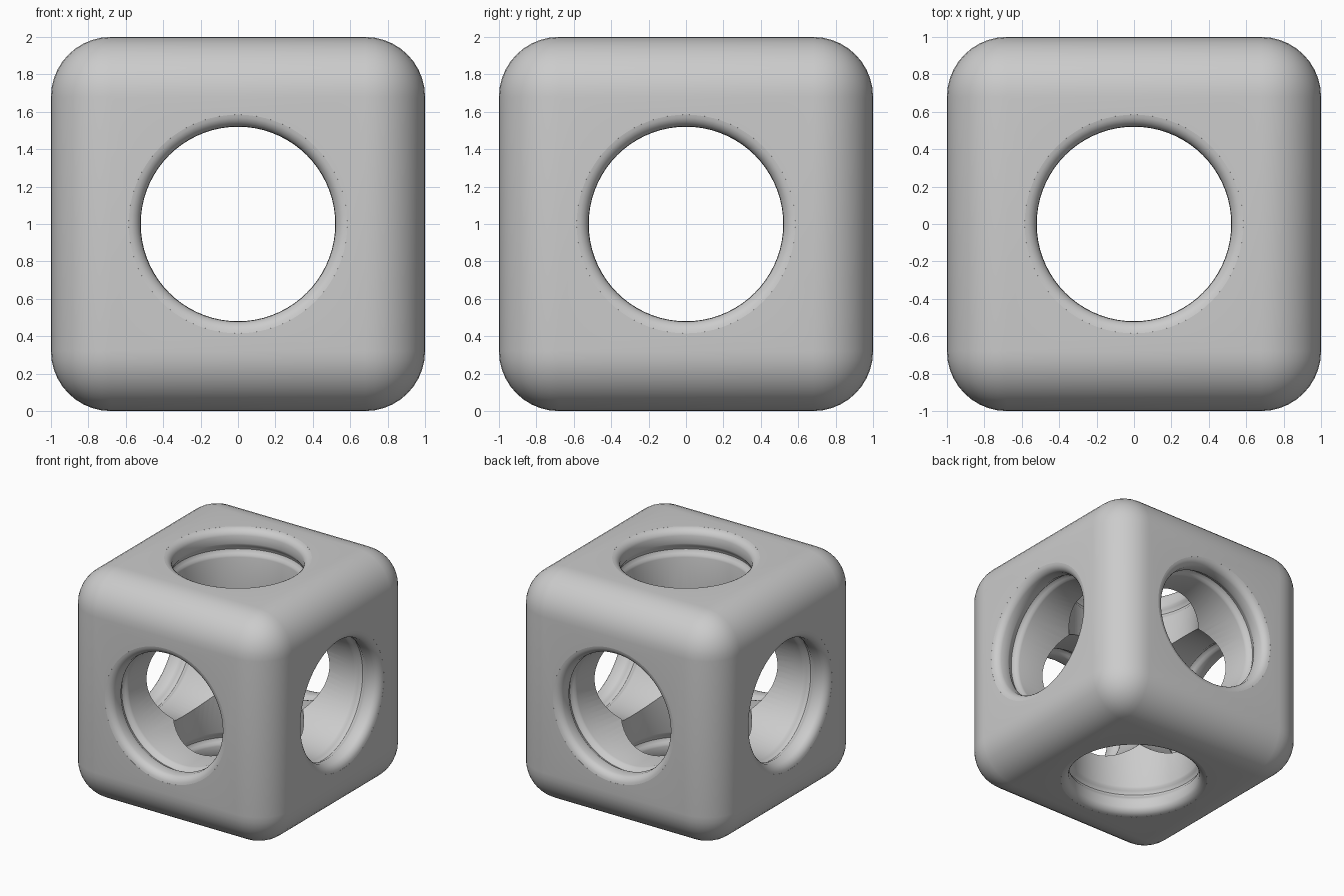
import bpy, bmesh
from math import pi, sin, cos
from mathutils import Matrix, Vector

old = bpy.data.objects.get("Cube")
if old:
    bpy.data.objects.remove(old, do_unlink=True)

BORE = 0.52      # radius of the three through holes
SEGMENTS = 72

grey = bpy.data.materials.new("light_grey")
grey.use_nodes = True
grey.diffuse_color = (0.6, 0.6, 0.6, 1)
grey.node_tree.nodes["Principled BSDF"].inputs["Base Color"].default_value = (0.6, 0.6, 0.6, 1)


def make_object(name, bm):
    mesh = bpy.data.meshes.new(name)
    bm.to_mesh(mesh)
    bm.free()
    mesh.materials.append(grey)
    obj = bpy.data.objects.new(name, mesh)
    bpy.context.collection.objects.link(obj)
    return obj


def bore_profile():
    """Half profile (radius, height): plain bore, shallow groove, rounded mouth."""
    pts = [(BORE, 0.0)]
    for i in range(9):
        t = i / 8
        pts.append((BORE + 0.03 * sin(pi * t) ** 2, 0.76 + 0.12 * t))
    for i in range(1, 7):
        a = pi / 2 * i / 6.3
        pts.append((BORE + 0.07 * (1 - cos(a)), 0.93 + 0.07 * sin(a)))
    pts.append((BORE + 0.08, 1.03))
    return pts


def make_cutter(name, rotation):
    half = bore_profile()
    outline = [(r, -h) for r, h in reversed(half[1:])] + half
    outline = [(0, outline[0][1])] + outline + [(0, outline[-1][1])]
    bm = bmesh.new()
    verts = [bm.verts.new((r, 0, h)) for r, h in outline]
    edges = [bm.edges.new(pair) for pair in zip(verts, verts[1:])]
    bmesh.ops.spin(bm, geom=verts + edges, cent=(0, 0, 0), axis=(0, 0, 1),
                   angle=2 * pi, steps=SEGMENTS)
    bmesh.ops.remove_doubles(bm, verts=bm.verts[:], dist=0.0001)
    bmesh.ops.recalc_face_normals(bm, faces=bm.faces[:])
    bm.transform(Matrix.Translation(Vector((0, 0, 1))) @ rotation)
    cutter = make_object(name, bm)
    cutter.hide_render = True
    return cutter


# Rounded cube body
bm = bmesh.new()
bmesh.ops.create_cube(bm, size=2)
bmesh.ops.bevel(bm, geom=bm.edges[:], offset=0.32, segments=10, profile=0.5,
                affect='EDGES')
bmesh.ops.translate(bm, verts=bm.verts[:], vec=(0, 0, 1))
body = make_object("rounded_cube_body", bm)
bpy.context.view_layer.objects.active = body

# Three crossing holes
turns = {
    "vertical_hole": Matrix.Identity(4),
    "side_hole": Matrix.Rotation(pi / 2, 4, 'Y'),
    "front_hole": Matrix.Rotation(pi / 2, 4, 'X'),
}
for name, turn in turns.items():
    cutter = make_cutter(name, turn)
    cut = body.modifiers.new(name, 'BOOLEAN')
    cut.operation = 'DIFFERENCE'
    cut.solver = 'EXACT'
    cut.object = cutter
    bpy.ops.object.modifier_apply(modifier=cut.name)
    bpy.data.objects.remove(cutter, do_unlink=True)

# Smooth shading, sharp where the holes meet
for obj in bpy.context.selected_objects:
    obj.select_set(False)
body.select_set(True)
bpy.ops.object.shade_smooth_by_angle(angle=pi / 6)
